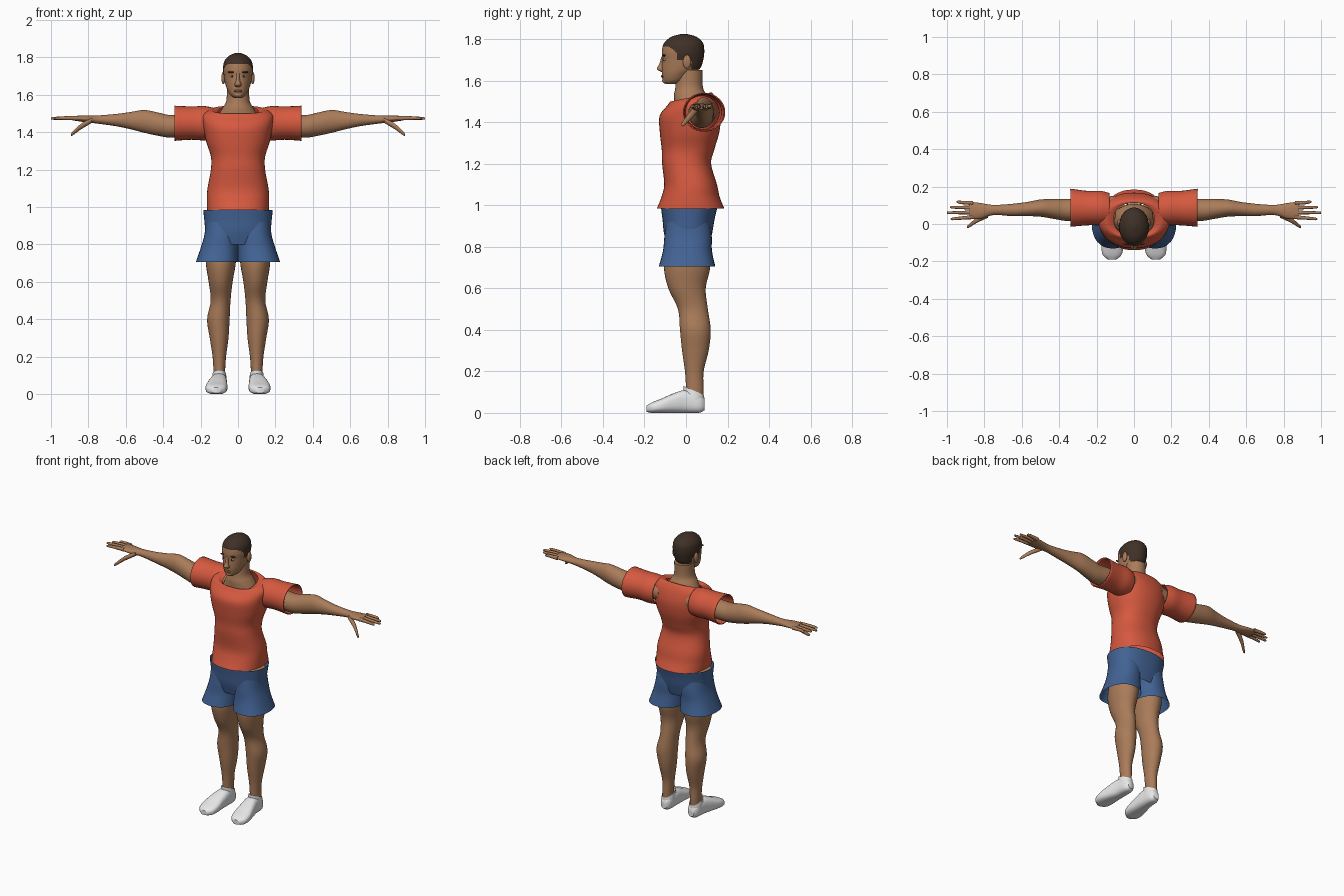
import bpy, bmesh, math

if "Cube" in bpy.data.objects:
    bpy.data.objects.remove(bpy.data.objects["Cube"], do_unlink=True)


def material(name, *rgb):
    mat = bpy.data.materials.new(name)
    mat.use_nodes = True
    mat.diffuse_color = (*rgb, 1)
    mat.node_tree.nodes["Principled BSDF"].inputs["Base Color"].default_value = (*rgb, 1)
    return mat


skin = material("skin", .40, .20, .10)
red = material("red_cloth", .67, .10, .05)
blue = material("blue_cloth", .055, .125, .30)
white = material("white_cloth", .82, .82, .82)
hair = material("dark_hair", .05, .03, .02)
lip = material("lips", .25, .10, .06)


def finish(name, bm, mat, mirrored=False, thickness=0):
    bmesh.ops.recalc_face_normals(bm, faces=bm.faces)
    mesh = bpy.data.meshes.new(name)
    bm.to_mesh(mesh)
    bm.free()
    mesh.materials.append(mat)
    mesh.shade_smooth()
    mesh.set_sharp_from_angle(angle=math.radians(50))
    obj = bpy.data.objects.new(name, mesh)
    bpy.context.scene.collection.objects.link(obj)
    if thickness:
        obj.modifiers.new("thickness", "SOLIDIFY").thickness = thickness
    if mirrored:
        obj.modifiers.new("mirror", "MIRROR").use_mirror_merge = False
    return obj


def smooth_rings(rings, steps):
    """Catmull-Rom interpolation through the given cross-sections."""
    rings = [tuple(r) + (0,) * (6 - len(r)) for r in rings]
    padded = [rings[0]] + rings + [rings[-1]]
    result = []
    for p, q, r, s in zip(padded, padded[1:], padded[2:], padded[3:]):
        for i in range(steps):
            t = i / steps
            result.append([b + t / 2 * (c - a + t * (2*a - 5*b + 4*c - d
                           + t * (3 * (b - c) + d - a))) for a, b, c, d in zip(p, q, r, s)])
    return result + [rings[-1]]


def loft(name, rings, mat, axis="z", mirrored=False, caps=True, square=1, steps=5,
         segments=32, thickness=0):
    """Each ring: position on the axis, two centre coordinates, two radii, tilt."""
    bm = bmesh.new()
    loops = []
    for pos, a, b, ra, rb, tilt in smooth_rings(rings, steps):
        loop = []
        for i in range(segments):
            angle = math.tau * i / segments
            c, s = (math.copysign(abs(f(angle)) ** square, f(angle)) for f in (math.cos, math.sin))
            u, v, w = a + ra * c, b + rb * s, pos + tilt * s
            point = {"z": (u, v, w), "x": (w, u, v), "y": (u, w, v)}[axis]
            loop.append(bm.verts.new(point))
        loops.append(loop)
    for low, high in zip(loops, loops[1:]):
        for i in range(segments):
            j = (i + 1) % segments
            bm.faces.new((low[i], low[j], high[j], high[i]))
    if caps:
        bm.faces.new(loops[0])
        bm.faces.new(loops[-1])
    return finish(name, bm, mat, mirrored, thickness)


def ellipsoid(name, centre, size, mat, mirrored=False):
    bm = bmesh.new()
    bmesh.ops.create_uvsphere(bm, u_segments=20, v_segments=12, radius=1)
    bmesh.ops.scale(bm, vec=size, verts=bm.verts)
    bmesh.ops.translate(bm, vec=centre, verts=bm.verts)
    return finish(name, bm, mat, mirrored)


# Head, with hair assigned above a stepped hairline
head = loft("head", [
    (1.583, 0, -.075, .022, .022), (1.6, 0, -.058, .042, .054), (1.63, 0, -.043, .058, .073),
    (1.66, 0, -.024, .068, .093), (1.7, 0, -.016, .075, .099), (1.74, 0, -.014, .08, .102),
    (1.78, 0, -.012, .073, .094), (1.81, 0, -.01, .046, .062), (1.825, 0, -.01, .01, .012)],
    skin, steps=10, segments=64)
head.data.materials.append(hair)
for face in head.data.polygons:
    _, y, z = face.center
    if y > .025:
        hairline = 1.655
    elif y > -.04:
        hairline = 1.70
    else:
        hairline = 1.73 + min(.035, -(y + .04) * .8)
    face.material_index = int(z > hairline)

# Face features
loft("nose", [(1.642, 0, -.108, .013, .01), (1.655, 0, -.12, .018, .02),
              (1.68, 0, -.115, .01, .014), (1.715, 0, -.11, .009, .008)], skin, segments=16)
ellipsoid("ears", (.078, .005, 1.69), (.011, .02, .033), skin, True)
ellipsoid("eyes", (.031, -.102, 1.7), (.013, .007, .006), white, True)
ellipsoid("pupils", (.031, -.106, 1.7), (.006, .005, .006), hair, True)
ellipsoid("eyebrows", (.034, -.105, 1.721), (.022, .008, .005), hair, True)
ellipsoid("mouth", (0, -.112, 1.621), (.023, .009, .007), lip)
ellipsoid("chin", (0, -.095, 1.6), (.025, .02, .015), skin)

# Neck and upper chest
loft("neck", [(1.42, 0, .02, .125, .085), (1.49, 0, .025, .104, .083),
              (1.53, 0, .02, .083, .078), (1.57, 0, .015, .062, .066),
              (1.65, 0, .018, .06, .062)], skin)

# Shirt body, open at hem and collar
loft("shirt_body", [
    (.985, 0, .022, .165, .162), (1.04, 0, .022, .166, .14), (1.1, 0, .022, .163, .127),
    (1.2, 0, .003, .145, .118), (1.27, 0, .01, .145, .127), (1.35, 0, .017, .17, .143),
    (1.43, 0, .02, .185, .147), (1.49, 0, .03, .19, .12, .01), (1.52, 0, .027, .15, .1, .02),
    (1.51, 0, .025, .108, .087, .03)], red, caps=False, square=.88, segments=48)

# Wide tube sleeves
loft("sleeves", [(.13, .08, 1.445, .085, .085), (.18, .085, 1.448, .092, .092),
                 (.25, .085, 1.449, .092, .089), (.34, .087, 1.448, .102, .094)],
     red, "x", True, caps=False, thickness=.006)

# Arms and hands
loft("arms", [
    (.1, .08, 1.45, .07, .06), (.34, .075, 1.432, .06, .06), (.42, .08, 1.442, .054, .062),
    (.5, .085, 1.458, .046, .061), (.57, .08, 1.462, .038, .047), (.65, .075, 1.465, .033, .033),
    (.75, .075, 1.468, .027, .022), (.82, .07, 1.472, .042, .018),
    (.88, .073, 1.475, .047, .012)], skin, "x", True)
for label, y, tip, spread in (("little", .112, .95, .006), ("ring", .087, .983, .003),
                              ("middle", .062, 1, -.002), ("index", .037, .98, -.01)):
    loft(label + "_fingers", [
        (.86, y, 1.475, .011, .012), (.92, y + spread / 2, 1.476, .009, .01),
        (tip - .008, y + spread, 1.474, .007, .007), (tip, y + spread, 1.474, .002, .002)],
        skin, "x", True, steps=3, segments=12)
loft("thumbs", [(.78, .05, 1.465, .016, .014), (.84, .02, 1.43, .014, .015),
                (.885, -.012, 1.392, .009, .01), (.894, -.017, 1.385, .003, .003)],
     skin, "x", True, segments=12)

# Shorts: shared waist and two flared legs
loft("shorts_waist", [(.985, 0, .015, .186, .135), (.93, 0, .012, .18, .125),
                      (.87, 0, .01, .173, .117), (.8, 0, .01, .15, .1)],
     blue, caps=False, square=.85, segments=48)
loft("shorts_legs", [(.92, .085, .01, .088, .105), (.85, .09, .01, .09, .114),
                     (.78, .1, .007, .1, .118), (.705, .113, .005, .113, .136)],
     blue, mirrored=True, caps=False, square=.88)

# Legs
loft("legs", [
    (.95, .085, .01, .083, .1), (.8, .09, .01, .083, .1), (.7, .092, .005, .08, .111),
    (.6, .093, .005, .064, .09), (.5, .093, .033, .053, .072), (.4, .105, .045, .06, .074),
    (.3, .101, .045, .05, .064), (.2, .1, .04, .036, .045), (.12, .1, .042, .031, .042),
    (.05, .1, .042, .03, .04)], skin, mirrored=True)

# Socks
loft("sock_feet", [
    (.09, .1, .04, .02, .026), (.065, .1, .046, .036, .045), (0, .102, .055, .043, .055),
    (-.06, .109, .047, .051, .047), (-.12, .115, .034, .058, .034),
    (-.165, .117, .025, .05, .025), (-.19, .117, .02, .022, .015)],
    white, "y", True, square=.75)
loft("sock_cuffs", [(.04, .1, .038, .04, .048), (.08, .1, .038, .039, .05, -.012),
                    (.108, .1, .037, .036, .05, -.022)], white, mirrored=True, caps=False)
